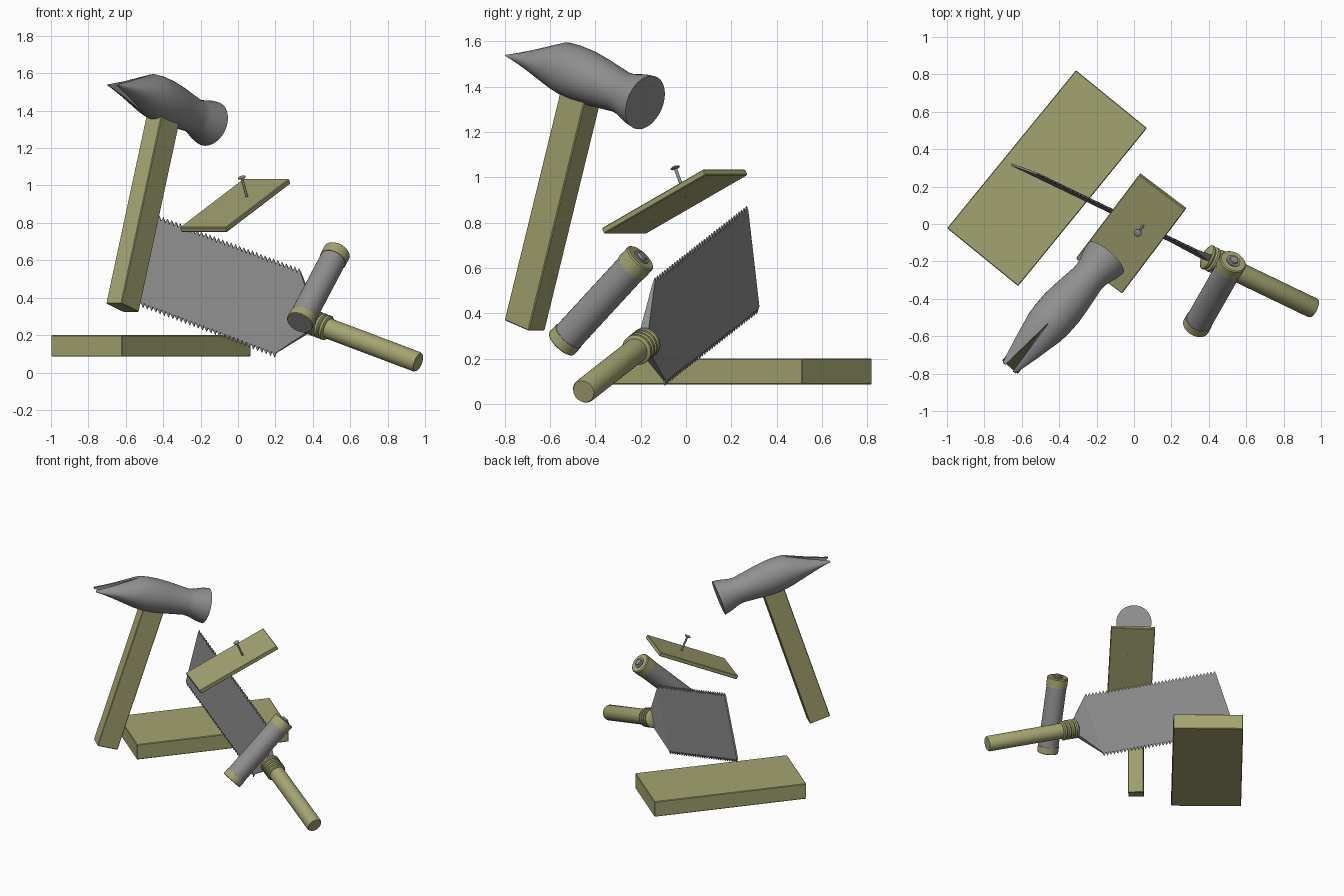
import bpy, bmesh
from math import sin, cos, pi, radians
from mathutils import Matrix, Vector

cube = bpy.data.objects.get("Cube")
if cube:
    bpy.data.objects.remove(cube, do_unlink=True)


def material(name, rgb):
    m = bpy.data.materials.new(name)
    m.use_nodes = True
    m.diffuse_color = (*rgb, 1)
    m.node_tree.nodes["Principled BSDF"].inputs["Base Color"].default_value = (*rgb, 1)
    return m


OLIVE = material("olive wood", (0.37, 0.37, 0.165))
STEEL = material("grey steel", (0.28, 0.28, 0.28))


def frame(origin, along, up):
    """Matrix with local x running along, and local z near up."""
    x = Vector(along).normalized()
    y = Vector(up).cross(x).normalized()
    z = x.cross(y)
    return Matrix.Translation(origin) @ Matrix((x, y, z)).transposed().to_4x4()


def finish(name, bm, matrix, mats, smooth=False, bevel=0):
    bmesh.ops.recalc_face_normals(bm, faces=bm.faces)
    mesh = bpy.data.meshes.new(name)
    bm.to_mesh(mesh)
    bm.free()
    for m in mats:
        mesh.materials.append(m)
    ob = bpy.data.objects.new(name, mesh)
    bpy.context.collection.objects.link(ob)
    ob.matrix_world = matrix
    if bevel:
        mod = ob.modifiers.new("soft_edges", "BEVEL")
        mod.width, mod.segments = bevel, 1
    if smooth:
        bpy.ops.object.select_all(action="DESELECT")
        ob.select_set(True)
        bpy.context.view_layer.objects.active = ob
        bpy.ops.object.shade_smooth_by_angle(angle=radians(35))
    return ob


def box(name, matrix, size, mat, centre=(0, 0, 0)):
    bm = bmesh.new()
    bmesh.ops.create_cube(bm, size=1)
    bmesh.ops.scale(bm, vec=size, verts=bm.verts)
    bmesh.ops.translate(bm, vec=centre, verts=bm.verts)
    return finish(name, bm, matrix, [mat], bevel=0.004)


def loft(name, matrix, rings, mats, bands=None, sides=32):
    """Skin elliptical rings (x, half width, half height, lift) along local x."""
    bm = bmesh.new()
    loops = []
    for x, ry, rz, lift in rings:
        angles = [2 * pi * i / sides for i in range(sides)]
        loops.append([bm.verts.new((x, ry * cos(a), rz * sin(a) + lift)) for a in angles])
    for k, (a, b) in enumerate(zip(loops, loops[1:])):
        for i in range(sides):
            j = (i + 1) % sides
            f = bm.faces.new((a[i], a[j], b[j], b[i]))
            f.material_index = bands[k + 1] if bands else 0
    for loop, k in ((loops[0], 0), (loops[-1], -1)):
        bm.faces.new(loop).material_index = bands[k] if bands else 0
    return finish(name, bm, matrix, mats, smooth=True)


def turned(profile):
    return [(x, r, r, 0) for x, r in profile]


def prism(bm, outline):
    """Extruded flat outline from (x, z, half thickness) points."""
    front = [bm.verts.new((x, -t, z)) for x, z, t in outline]
    back = [bm.verts.new((x, t, z)) for x, z, t in outline]
    n = len(outline)
    bm.faces.new(front)
    bm.faces.new(back[::-1])
    for i in range(n):
        j = (i + 1) % n
        bm.faces.new((front[i], front[j], back[j], back[i]))


# Large plank
yaw = radians(50.8)
box("large_plank", frame((-0.465, 0.245, 0.143), (cos(yaw), sin(yaw), 0), (0, 0, 1)),
    (1.09, 0.49, 0.115), OLIVE)

# Small tilted board with a nail in it
board = frame((-0.015, -0.05, 0.893), (0.34, 0.45, 0.26), (0, 0, 1))
box("small_board", board, (0.62, 0.31, 0.028), OLIVE)
nail = frame((0.018, -0.05, 1.048), (0.25, 0.33, -0.91), (0, 1, 0))
loft("nail", nail, turned([(0, 0.012), (0.004, 0.021), (0.009, 0.021), (0.013, 0.007),
                           (0.13, 0.007), (0.15, 0.001)]), [STEEL], sides=16)

# Hammer: local x runs from claw to face, local z up the handle
yaw, pitch = radians(48.7), radians(18)
hammer = frame((-0.15, -0.18, 1.33),
               (cos(yaw) * cos(pitch), sin(yaw) * cos(pitch), -sin(pitch)), (0, 0, 1))
box("hammer_handle", hammer, (0.15, 0.11, 1.15), OLIVE, (-0.37, 0, -0.58))
head = loft("hammer_head", hammer, [
    (-0.81, 0.045, 0.006, -0.045), (-0.68, 0.078, 0.05, -0.025), (-0.52, 0.113, 0.11, 0),
    (-0.46, 0.118, 0.118, 0), (-0.38, 0.119, 0.119, 0), (-0.30, 0.112, 0.112, 0),
    (-0.15, 0.093, 0.093, 0), (-0.11, 0.097, 0.097, 0), (-0.04, 0.118, 0.118, 0),
    (0, 0.124, 0.124, 0)], [STEEL], sides=40)

# Claw slot cut through the head
bm = bmesh.new()
prism(bm, [(-0.53, 0, 0.001), (-0.53, 0.2, 0.001), (-0.9, 0.2, 0.035),
           (-0.9, -0.2, 0.035), (-0.53, -0.2, 0.001)])
cutter = finish("claw_slot_cutter", bm, hammer, [STEEL])
cutter.hide_render = True
cut = head.modifiers.new("claw_slot", "BOOLEAN")
cut.object, cut.operation, cut.solver = cutter, "DIFFERENCE", "EXACT"
bpy.context.view_layer.update()
evaluated = head.evaluated_get(bpy.context.evaluated_depsgraph_get())
slotted = bpy.data.meshes.new_from_object(evaluated)
head.modifiers.clear()
head.data = slotted
bpy.data.objects.remove(cutter, do_unlink=True)

# Saw: local x runs from blade tip to grip
saw = frame((0.2725, -0.12, 0.315), (0.863, -0.415, -0.325), (0.12, -0.04, 0.46))
length, half, thin = 1.01, 0.222, 0.006
bm = bmesh.new()
prism(bm, [(-length, -half, thin), (0, -half, thin), (0, half, thin), (-length, half, thin)])
prism(bm, [(0, -half, thin), (0.14, -0.06, 0.02), (0.14, 0.06, 0.02), (0, half, thin)])
teeth = 38
step = length / teeth
for side in (-1, 1):
    for i in range(teeth):
        x = -length + i * step
        tip = x + step * (0.95 if side < 0 else 0.05)
        prism(bm, [(x, side * half, thin), (x + step, side * half, thin),
                   (tip, side * (half + 0.026), 0.002)])
finish("saw_blade", bm, saw, [STEEL])
collar = [(0.125, 0.05)]
for i in range(4):
    x = 0.13 + i * 0.03
    collar += [(x, 0.058), (x + 0.007, 0.069), (x + 0.02, 0.069), (x + 0.027, 0.058)]
loft("saw_collar", saw, turned(collar), [OLIVE])
loft("saw_grip", saw, turned([(0.2, 0.055), (0.80, 0.055), (0.81, 0.05)]), [OLIVE])

# Capped metal cylinder with a raised button on its upper end
cell = frame((0.33, -0.55, 0.265), (0.2, 0.35, 0.38), (0, 0, 1))
loft("cylinder_body", cell,
     turned([(0, 0.064), (0, 0.070), (0.004, 0.074), (0.05, 0.074), (0.05, 0.071),
             (0.49, 0.071), (0.49, 0.074), (0.55, 0.074), (0.556, 0.068)]),
     [OLIVE, STEEL], [1, 0, 0, 0, 1, 1, 1, 0, 0, 0])
loft("cylinder_button", cell, turned([(0.55, 0.038), (0.562, 0.038), (0.562, 0.025),
                                      (0.572, 0.022)]), [STEEL])
